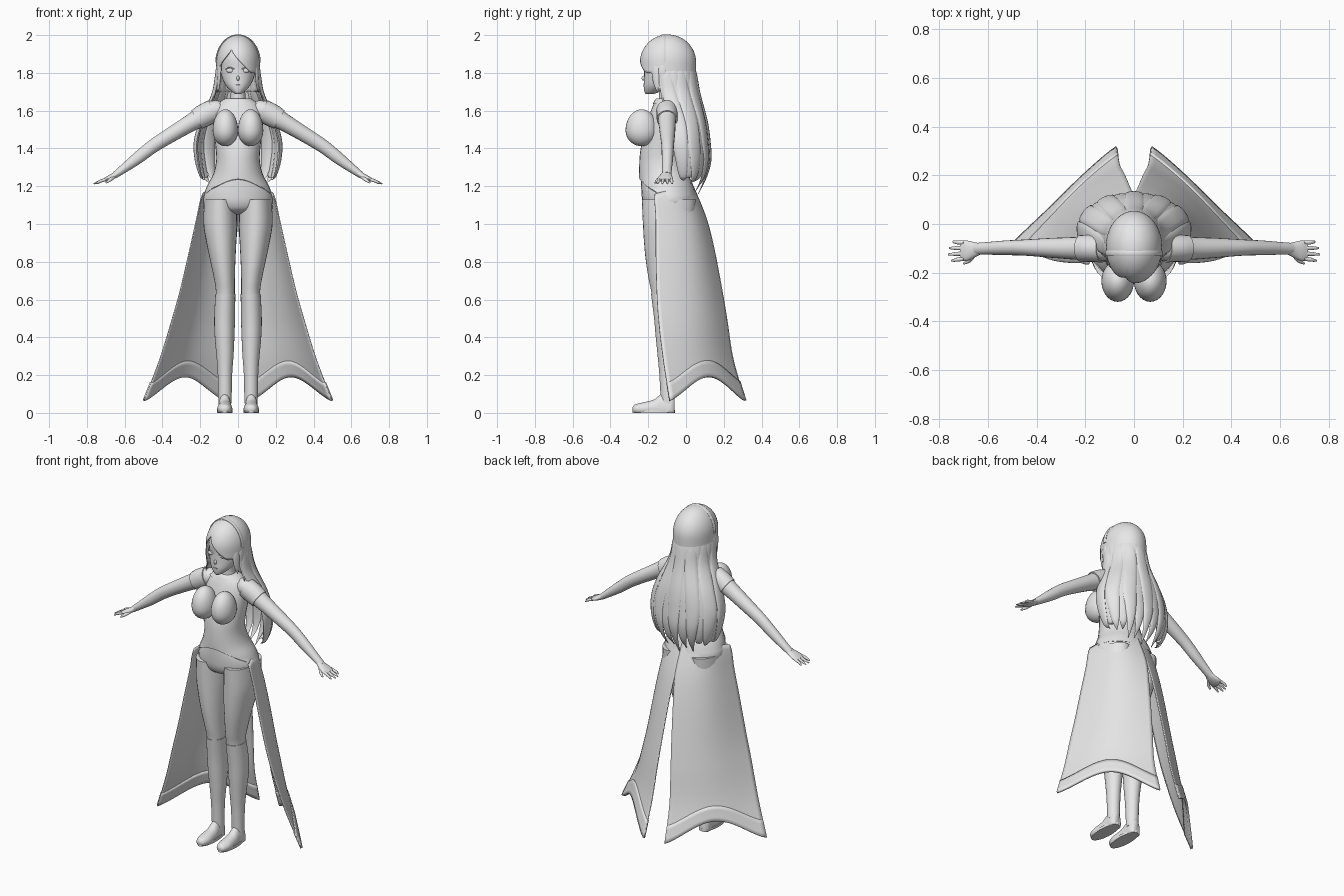
import bpy, bmesh, math
from mathutils import Vector

if "Cube" in bpy.data.objects:
    bpy.data.objects.remove(bpy.data.objects["Cube"])

grey = bpy.data.materials.new("light_grey")
grey.use_nodes = True
grey.diffuse_color = (0.8, 0.8, 0.8, 1)
grey.node_tree.nodes["Principled BSDF"].inputs["Base Color"].default_value = (0.8, 0.8, 0.8, 1)
SIDES = (("left_", 1), ("right_", -1))


def finish(name, bm, angle=50, thick=0):
    bmesh.ops.remove_doubles(bm, verts=bm.verts, dist=0.0002)
    bmesh.ops.recalc_face_normals(bm, faces=bm.faces)
    mesh = bpy.data.meshes.new(name)
    bm.to_mesh(mesh)
    bm.free()
    mesh.materials.append(grey)
    ob = bpy.data.objects.new(name, mesh)
    bpy.context.collection.objects.link(ob)
    bpy.ops.object.select_all(action="DESELECT")
    ob.select_set(True)
    bpy.context.view_layer.objects.active = ob
    bpy.ops.object.shade_smooth_by_angle(angle=math.radians(angle))
    if thick:
        solid = ob.modifiers.new("thickness", "SOLIDIFY")
        solid.thickness = thick
        solid.offset = 0
    return ob


def smooth(rows, k=4):
    # Spline through the stations
    out, last = [], len(rows) - 1
    for i in range(last):
        p = [rows[max(0, min(last, i + j))] for j in (-1, 0, 1, 2)]
        for s in range(k):
            t = s / k
            out.append([(2*b + (c - a)*t + (2*a - 5*b + 4*c - d)*t*t + (3*b - a - 3*c + d)*t**3) / 2
                        for a, b, c, d in zip(*p)])
    return out + [list(rows[-1])]


def ring(c, a, b, n=28):
    c, a, b = Vector(c), Vector(a), Vector(b)
    return [c + a*math.cos(2*math.pi*i/n) + b*math.sin(2*math.pi*i/n) for i in range(n)]


def loft(name, rings, closed=True, thick=0, angle=50):
    bm = bmesh.new()
    grid = [[bm.verts.new(p) for p in r] for r in rings]
    n = len(grid[0])
    for r, q in zip(grid, grid[1:]):
        for i in range(n if closed else n - 1):
            j = (i + 1) % n
            bm.faces.new((r[i], r[j], q[j], q[i]))
    if closed and not thick:
        bm.faces.new(grid[0])
        bm.faces.new(grid[-1])
    return finish(name, bm, angle, thick)


def upright(rows, s=1, grow=0):
    # Horizontal sections: height, centre x, half width, front y, back y
    return [ring((s*cx, (f + b)/2, z), (w + grow, 0, 0), (0, (b - f)/2 + grow, 0))
            for z, cx, w, f, b in smooth(rows)]


def limb(rows, s=1, grow=0):
    # Sections square to a path: x, y, z, thickness, width in y
    rows, out = smooth(rows), []
    for i, (x, y, z, t, w) in enumerate(rows):
        p, q = rows[max(0, i - 1)], rows[min(len(rows) - 1, i + 1)]
        d = Vector((q[0] - p[0], 0, q[2] - p[2])).normalized()
        out.append(ring((s*x, y, z), (-s*d.z*(t + grow), 0, d.x*(t + grow)), (0, w + grow, 0), 20))
    return out


def ball(name, c, r, up=1):
    bm = bmesh.new()
    bmesh.ops.create_uvsphere(bm, u_segments=28, v_segments=18, radius=1)
    for v in bm.verts:
        z = v.co.z * (up if v.co.z > 0 else 1)
        v.co = (c[0] + v.co.x*r[0], c[1] + v.co.y*r[1], c[2] + z*r[2])
    return finish(name, bm)


# Bodice, with an arched front hem
bodice = [(1.15, 0, .178, -.236, .05), (1.2, 0, .16, -.24, .035), (1.26, 0, .128, -.243, .01),
          (1.33, 0, .111, -.242, -.015), (1.4, 0, .113, -.235, -.02), (1.5, 0, .125, -.212, -.01),
          (1.58, 0, .128, -.188, -.012), (1.63, 0, .105, -.168, -.03), (1.66, 0, .06, -.15, -.05)]
rings = upright(bodice, 1, .005)
for r in rings:
    for i, p in enumerate(r):
        front = max(0, -math.sin(2*math.pi*i/len(r)))
        p.z = max(p.z, 1.15 + .088*front**2)
loft("bodice", rings)
loft("neck", upright([(1.63, 0, .055, -.15, -.04), (1.67, 0, .04, -.143, -.055), (1.74, 0, .038, -.145, -.06)]))
loft("collar", upright([(1.635, 0, .104, -.168, -.03), (1.655, 0, .075, -.158, -.042), (1.665, 0, .058, -.15, -.05)], 1, .008))
loft("pelvis", upright([(1.3, 0, .11, -.235, 0), (1.24, 0, .135, -.238, .02), (1.17, 0, .176, -.236, .045),
                        (1.11, 0, .183, -.228, .055), (1.07, 0, .14, -.2, .03), (1.05, 0, .05, -.13, -.03)]))

leg = [(1.13, .095, .085, -.234, .052), (1.0, .094, .089, -.228, .04), (.9, .088, .079, -.222, .01),
       (.8, .08, .066, -.212, -.02), (.7, .071, .054, -.196, -.04), (.63, .067, .05, -.182, -.05),
       (.5, .071, .052, -.166, -.03), (.4, .071, .049, -.157, -.035), (.3, .069, .042, -.147, -.05),
       (.2, .069, .035, -.138, -.06), (.05, .069, .032, -.13, -.065)]
arm = [(.09, -.1, 1.605, .045, .045), (.13, -.1, 1.6, .055, .052), (.18, -.1, 1.575, .055, .05),
       (.25, -.1, 1.535, .046, .046), (.35, -.098, 1.475, .04, .04), (.45, -.097, 1.412, .036, .033),
       (.53, -.098, 1.35, .032, .03), (.6, -.1, 1.297, .024, .026), (.65, -.102, 1.26, .018, .024)]
palm = [(.63, -.102, 1.273, .017, .022), (.66, -.107, 1.254, .016, .033),
        (.69, -.11, 1.24, .013, .042), (.712, -.11, 1.231, .008, .038)]
foot = [(-.283, .012, .03), (-.27, .028, .044), (-.23, .04, .055), (-.17, .037, .07),
        (-.13, .034, .1), (-.08, .035, .1), (-.06, .022, .085)]

for side, s in SIDES:
    loft(side + "leg", upright(leg, s))
    loft(side + "stocking", upright(leg[5:], s, .003))
    shoe = [ring((s*.07, y, .02), (w, 0, 0), (0, 0, h - .02)) for y, w, h in smooth(foot)]
    for r in shoe:
        for p in r:
            p.z = max(0, p.z)
    loft(side + "shoe", shoe)
    loft(side + "shoe_sole", [ring((s*.07, -.17, z), (.042, 0, 0), (0, .113, 0)) for z in (0, .016)])
    loft(side + "arm", limb(arm, s))
    loft(side + "sleeve", limb(arm[1:3] + [(.218, -.1, 1.553, .05, .049)], s, .006))
    loft(side + "palm", limb(palm, s))
    for i, name in enumerate(("index", "middle", "ring", "little")):
        y, reach = -.143 + .022*i, (.75, .764, .76, .745)[i]
        loft(side + name + "_finger", limb([(.7, y, 1.236, .008, .0085), (.73, y - .004 + .002*i, 1.226, .0075, .008),
                                            (reach, y - .008 + .004*i, 1.213, .003, .004)], s))
    loft(side + "thumb", limb([(.65, -.12, 1.255, .009, .01), (.675, -.148, 1.235, .009, .01),
                               (.7, -.162, 1.218, .004, .005)], s))
    ball(side + "bust", (s*.067, -.235, 1.495), (.067, .085, .083), 1.35)

# Split trailing skirt: height, front edge x and y, back edge x and y
edges = smooth([(1.27, .118, -.13, 0, .005), (1.16, .187, -.165, 0, .055), (1.02, .22, -.16, 0, .11),
                (.86, .256, -.16, .015, .15), (.65, .305, -.155, .032, .19), (.49, .35, -.145, .045, .217),
                (.28, .415, -.12, .06, .25), (.06, .5, -.085, .07, .315)], 8)


def skirt_point(t, v, s, out=0):
    hem = .065 + .125*math.sin(math.pi*t)**1.3
    top = 1.16 + .09*t
    z = top + (hem - top)*v
    for a, b in zip(edges, edges[1:]):
        if b[0] <= z + 1e-6:
            k = (a[0] - z) / (a[0] - b[0])
            _, fx, fy, bx, by = [p + (q - p)*k for p, q in zip(a, b)]
            break
    flat = max(0, min(1, (1.2 - z) / 1.1))
    bulge = math.sin(math.pi*t) * (1 - .65*flat) + 0
    x = fx + (bx - fx)*t + bulge*.5*(by - fy)*.36 + out*.6
    y = fy + (by - fy)*t + bulge*.5*(fx - bx)*.5 + out*.8
    return Vector((s*x, y, z))


for side, s in SIDES:
    loft(side + "skirt", [[skirt_point(i/24, v/40, s) for i in range(25)] for v in range(41)], False, .006)
    loft(side + "skirt_hem", [[skirt_point(i/24, .915 + .085*v/4, s, .001) for i in range(25)]
                              for v in range(5)], False, .014)

# Head and face
loft("head", upright([(1.688, 0, .012, -.212, -.17), (1.7, 0, .032, -.22, -.14), (1.73, 0, .062, -.224, -.09),
                      (1.77, 0, .083, -.222, -.04), (1.82, 0, .093, -.221, 0), (1.88, 0, .096, -.222, .015),
                      (1.93, 0, .08, -.2, 0), (1.97, 0, .035, -.15, -.05)]))
ball("nose", (0, -.224, 1.772), (.008, .011, .013))
ball("mouth", (0, -.22, 1.735), (.015, .006, .004))
for side, s in SIDES:
    ball(side + "eye", (s*.042, -.209, 1.813), (.021, .008, .012))
    loft(side + "eyelid", limb([(.02, -.218, 1.82, .002, .004), (.042, -.215, 1.829, .003, .005),
                                (.066, -.199, 1.82, .002, .004)], s))

# Hair cap with a side-parted fringe
CENTRE, RX, RY, RZ = Vector((0, -.095, 1.855)), .113, .146, .145
cap, N = [], 72
for v in range(19):
    row = []
    for i in range(N):
        a = 2*math.pi*i/N - math.pi
        fringe = 1.925 - .125*min(1, abs(a + .35)/1.0)**.8
        side = max(0, min(1, (abs(a) - .95)/.3))
        low = fringe*(1 - side) + 1.7*side
        h = (low - CENTRE.z)/RZ
        phi = (math.acos(h) if h > 0 else math.pi/2 - h) * v/18
        rad = math.sin(min(phi, math.pi/2))
        z = RZ*math.cos(phi) if phi < math.pi/2 else RZ*(math.pi/2 - phi)
        row.append(CENTRE + Vector((RX*rad*math.sin(a), -RY*rad*math.cos(a), z)))
    cap.append(row)
loft("hair_cap", cap, True, .006)
loft("headband", [ring((.116*math.cos(b), -.12, 1.855 + .145*math.sin(b)),
                       (.004*math.cos(b), 0, .004*math.sin(b)), (0, .012, 0), 10)
                  for b in [math.pi*i/32 for i in range(33)]])


def strand(name, a, rows):
    # Flat lock; rows: height, x radius, y radius, centre y, half width
    out = []
    for z, rx, ry, cy, w in smooth(rows, 6):
        along = Vector((rx*math.cos(a), -ry*math.sin(a), 0)).normalized()
        outward = Vector((along.y, -along.x, 0))
        out.append(ring((rx*math.sin(a), cy + ry*math.cos(a), z), along*w, outward*min(.012, w*.35), 12))
    loft(name, out)


# Long back hair, layered around the back
for i in range(13):
    a = math.radians(-93 + 15.5*i)
    tip = 1.15 + .08*abs(math.sin(a))**2 + .03*(i % 2)
    k = 1 - .04*(i % 2)
    strand("back_hair_%d" % (i + 1), a,
           [(1.9, .085, .115, -.095, .02), (1.8, .108, .14, -.095, .032), (1.69, .128*k, .145*k, -.08, .038),
            (1.55, .19*k, .142*k, -.04, .042), (1.44, .222*k, .143*k, -.025, .042),
            (1.34, .218*k, .138*k, -.015, .034), (1.25, .195*k, .115*k, -.01, .019), (tip, .165*k, .07*k, -.01, .002)])

# Locks framing the face
for side, s in SIDES:
    for name, a, low, flare in (("front_lock", 118, 1.7, .118), ("side_lock", 103, 1.64, .138)):
        strand(side + name, s*math.radians(a),
               [(1.9, .1, .13, -.095, .012), (1.82, .112, .14, -.095, .022), (1.75, .116, .135, -.095, .017),
                (low, flare, .12, -.095, .002)])
